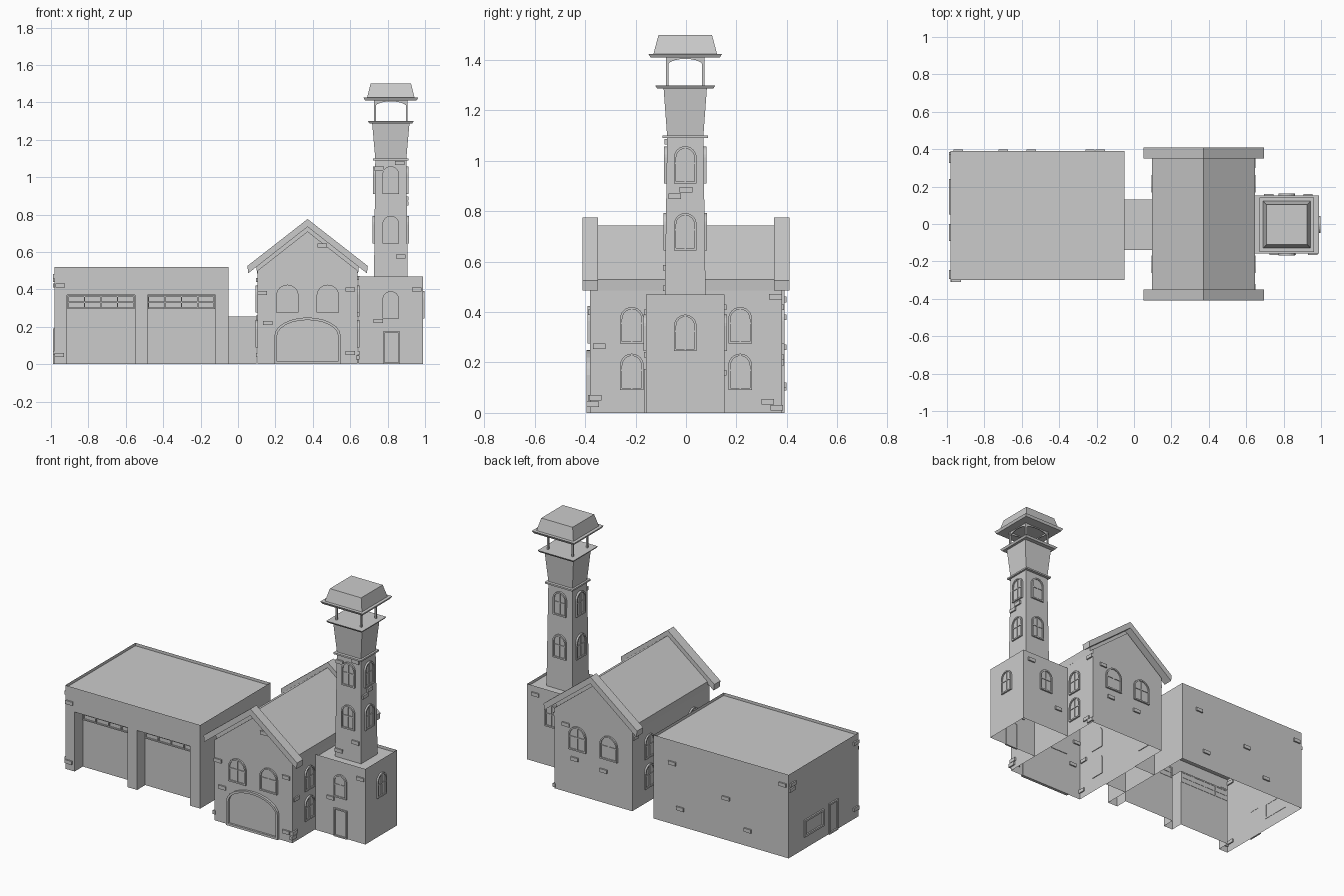
import bpy, bmesh, math
from mathutils import Vector

if "Cube" in bpy.data.objects:
    bpy.data.objects.remove(bpy.data.objects["Cube"])

GREY = (0.6, 0.6, 0.6, 1)
mat = bpy.data.materials.new("plain_grey")
mat.use_nodes = True
mat.diffuse_color = GREY
mat.node_tree.nodes["Principled BSDF"].inputs["Base Color"].default_value = GREY


def finish(bm, name):
    bmesh.ops.recalc_face_normals(bm, faces=bm.faces)
    mesh = bpy.data.meshes.new(name)
    bm.to_mesh(mesh)
    bm.free()
    mesh.materials.append(mat)
    ob = bpy.data.objects.new(name, mesh)
    bpy.context.collection.objects.link(ob)
    return ob


def loft(bm, loops, start=True, end=True, ring=False):
    """Bridge point loops in order, with optional caps; returns the end cap."""
    rows = [[bm.verts.new(p) for p in loop] for loop in loops]
    n = len(rows[0])
    pairs = list(zip(rows, rows[1:])) + ([(rows[-1], rows[0])] if ring else [])
    for a, b in pairs:
        for i in range(n):
            j = (i + 1) % n
            bm.faces.new((a[i], a[j], b[j], b[i]))
    if start and not ring:
        bm.faces.new(rows[0])
    if end and not ring:
        return bm.faces.new(rows[-1])


def rect(x0, x1, y0, y1):
    return [(x0, y0), (x1, y0), (x1, y1), (x0, y1)]


def at_z(pts, z):
    return [(x, y, z) for x, y in pts]


def shell(name, pts, z0, z1, top=True, rim=0):
    """Walls with an open bottom and a flat roof sunk inside a rim."""
    bm = bmesh.new()
    cap = loft(bm, [at_z(pts, z0), at_z(pts, z1)], False, top)
    if rim:
        bmesh.ops.inset_region(bm, faces=[cap], thickness=rim)
        low = bmesh.ops.extrude_face_region(bm, geom=[cap])["geom"]
        bmesh.ops.translate(bm, vec=(0, 0, -0.018),
                            verts=[v for v in low if isinstance(v, bmesh.types.BMVert)])
        bmesh.ops.delete(bm, geom=[cap], context="FACES")
    return finish(bm, name)


def prism(name, profile, y0, y1):
    """Extrude an x-z profile along y."""
    bm = bmesh.new()
    loft(bm, [[(x, y, z) for x, z in profile] for y in (y0, y1)])
    return finish(bm, name)


def on_wall(wall, pts, d):
    """Map (along, height) points to a wall given as (side, plane), d outward."""
    side, p = wall
    s = 1 if side in ("right", "back") else -1
    if side in ("front", "back"):
        return [(c, p + s * d, z) for c, z in pts]
    return [(p + s * d, c, z) for c, z in pts]


def plate(bm, wall, c0, c1, z0, z1, d0, d1):
    pts = rect(c0, c1, z0, z1)
    loft(bm, [on_wall(wall, pts, d) for d in (d0, d1)])


def arch(c, z, w, h, rise, steps=12):
    pts = [(c - w / 2, z), (c + w / 2, z)]
    for i in range(steps + 1):
        a = math.pi * i / steps
        pts.append((c + w / 2 * math.cos(a), z + h - rise + rise * math.sin(a)))
    return pts


def arched(name, wall, c, z, w, h, rise, t=0.009, depth=0.01, bars=True):
    """Arched frame, pane and crossing bars."""
    bm = bmesh.new()
    outer = arch(c, z, w, h, rise)
    inner = arch(c, z + t, w - 2 * t, h - 2 * t, rise - t)
    loft(bm, [on_wall(wall, outer, -0.004), on_wall(wall, outer, depth),
              on_wall(wall, inner, depth), on_wall(wall, inner, -0.004)], ring=True)
    loft(bm, [on_wall(wall, inner, d) for d in (-0.004, 0.003)])
    if bars:
        b = 0.003
        mid = z + h * 0.55
        plate(bm, wall, c - b, c + b, z + t, z + h - t, 0, depth * 0.7)
        plate(bm, wall, c - w / 2 + t, c + w / 2 - t, mid - b, mid + b, 0, depth * 0.7)
    return finish(bm, name)


def grid(name, wall, c0, c1, z0, z1, cols, rows, t=0.007, d=0.009):
    """Rectangular frame divided into panes."""
    bm = bmesh.new()
    for i in range(cols + 1):
        c = c0 + (c1 - c0 - t) * i / cols
        plate(bm, wall, c, c + t, z0, z1, -0.002, d)
    for i in range(rows + 1):
        z = z0 + (z1 - z0 - t) * i / rows
        plate(bm, wall, c0, c1, z, z + t, -0.002, d)
    return finish(bm, name)


# Garage: notched lower walls, plain upper walls, sunken roof
GX0, GX1, GY0, GY1, LINTEL = -0.98, -0.05, -0.30, 0.39, 0.37
DOOR_Y = GY0 + 0.08
doors = [(-0.915, -0.55), (-0.485, -0.12)]
foot = [(GX0, GY0)]
for a, b in doors:
    foot += [(a, GY0), (a, DOOR_Y), (b, DOOR_Y), (b, GY0)]
foot += [(GX1, GY0), (GX1, GY1), (GX0, GY1)]
shell("garage_lower_walls", foot, 0, LINTEL, top=False)
shell("garage_upper_walls", rect(GX0, GX1, GY0, GY1), LINTEL, 0.52, rim=0.02)
for a, b in doors:
    bm = bmesh.new()
    bm.faces.new([bm.verts.new(p) for p in at_z(rect(a, b, GY0, DOOR_Y), LINTEL)])
    finish(bm, "garage_door_soffit")
    grid("garage_door_window", ("front", DOOR_Y), a + 0.003, b - 0.003, 0.295, 0.367, 4, 2)
garage_left = ("left", GX0)
grid("garage_side_window", garage_left, 0.05, 0.24, 0.075, 0.18, 1, 1, t=0.012)
grid("garage_side_door", garage_left, -0.09, 0, 0, 0.19, 1, 1, t=0.01)

# Low passage
shell("passage", rect(GX1, 0.10, -0.14, 0.13), 0, 0.255)

# Main house: gabled walls, roof and end chevrons
HX, HW, HY = 0.372, 0.268, 0.38
bm = bmesh.new()
gable = [(HX - HW, 0), (HX - HW, 0.5), (HX, 0.71), (HX + HW, 0.5), (HX + HW, 0)]
loft(bm, [[(x, y, z) for x, z in gable] for y in (-HY, HY)])
bm.normal_update()
bmesh.ops.delete(bm, geom=[f for f in bm.faces if f.calc_center_median().z < 0.001],
                 context="FACES")
finish(bm, "house_walls")


def chevron(half, eave, apex, low, drop):
    tip = half - 0.005
    return [(HX - half, eave), (HX, apex), (HX + half, eave),
            (HX + tip, low), (HX, apex - drop), (HX - tip, low)]


prism("house_roof", chevron(0.275, 0.53, 0.743, 0.485, 0.042), -0.36, 0.36)
for s in (-1, 1):
    prism("gable_trim", chevron(0.322, 0.525, 0.776, 0.486, 0.042), s * 0.35, s * 0.41)

# House openings
house_front, house_back = ("front", -HY), ("back", HY)
arched("house_arch_door", house_front, HX, 0, 0.355, 0.25, 0.1, t=0.014, depth=0.015, bars=False)
for s in (-1, 1):
    for wall in (house_front, house_back):
        arched("house_gable_window", wall, HX + s * 0.108, 0.275, 0.12, 0.15, 0.06)
    for side in ("left", "right"):
        for z in (0.09, 0.275):
            arched("house_side_window", (side, HX + HW * (1 if side == "right" else -1)),
                   s * 0.215, z, 0.094, 0.145, 0.047)

# Tower base
TX, TY = 0.817, -0.003
BX0, BX1, BH = 0.645, 0.988, 0.155
shell("tower_base", rect(BX0, BX1, TY - BH, TY + BH), 0, 0.47, rim=0.022)
base_front, base_back, base_right = ("front", TY - BH), ("back", TY + BH), ("right", BX1)
for wall, c in ((base_front, TX), (base_back, TX), (base_right, TY)):
    arched("tower_base_window", wall, c, 0.245, 0.09, 0.145, 0.045)
grid("tower_door", base_front, 0.775, 0.865, 0, 0.175, 1, 1, t=0.008)


def stack(name, *levels):
    """Loft of rectangles around the tower axis, each (z, half x, half y)."""
    bm = bmesh.new()
    loft(bm, [at_z(rect(TX - hx, TX + hx, TY - hy, TY + hy), z) for z, hx, hy in levels])
    return finish(bm, name)


# Tower shaft, flare, platform and roof
stack("tower_shaft", (0.45, 0.09, 0.081), (1.09, 0.083, 0.072))
stack("tower_band", (1.09, 0.095, 0.09), (1.1, 0.095, 0.09))
stack("tower_flare", (1.1, 0.083, 0.072), (1.29, 0.1, 0.086))
stack("lookout_platform", (1.288, 0.115, 0.112), (1.3, 0.123, 0.12))
stack("tower_eave", (1.41, 0.138, 0.138), (1.425, 0.146, 0.146))
stack("tower_roof", (1.425, 0.127, 0.126), (1.5, 0.108, 0.106))

# Tower windows on all four sides, two storeys
for z, hx, hy in ((0.645, 0.087, 0.077), (0.91, 0.085, 0.074)):
    for wall, c in ((("front", TY - hy), TX), (("back", TY + hy), TX),
                    (("left", TX - hx), TY), (("right", TX + hx), TY)):
        arched("tower_window", wall, c, z, 0.09, 0.148, 0.045)

# Lookout posts and arched brackets
PX, PY, P = 0.085, 0.072, 0.005
for sx in (-1, 1):
    for sy in (-1, 1):
        bm = bmesh.new()
        x, y = TX + sx * PX, TY + sy * PY
        loft(bm, [at_z(rect(x - P, x + P, y - P, y + P), z) for z in (1.298, 1.412)])
        finish(bm, "lookout_post")
for wall, c, half in ((("front", TY - PY), TX, PX), (("back", TY + PY), TX, PX),
                      (("left", TX - PX), TY, PY), (("right", TX + PX), TY, PY)):
    pts = [(c - half, 1.412), (c + half, 1.412)]
    for i in range(11):
        a = math.pi * i / 10
        pts.append((c + half * math.cos(a), 1.375 + 0.03 * math.sin(a)))
    bm = bmesh.new()
    loft(bm, [on_wall(wall, pts, d) for d in (-0.003, 0.003)])
    finish(bm, "lookout_arch")

# Scattered raised bricks, each (along, height)
bricks = {
    house_front: [(0.45, 0.635), (0.13, 0.38), (0.6, 0.06), (0.16, 0.22), (0.6, 0.4)],
    house_back: [(0.3, 0.2), (0.5, 0.22), (0.56, 0.42)],
    ("right", HX + HW): [(-0.345, 0.265), (-0.36, 0.06), (-0.37, 0.035), (0.355, 0.46),
                         (0.325, 0.045), (0.36, 0.02)],
    ("left", HX - HW): [(0.35, 0.45), (-0.34, 0.25), (-0.36, 0.05)],
    base_front: [(0.955, 0.4), (0.75, 0.23)],
    base_back: [(0.72, 0.16), (0.93, 0.42)],
    ("front", TY - 0.079): [(0.755, 0.495), (0.87, 0.575)],
    ("front", TY - 0.073): [(0.755, 1.045), (0.865, 1.075)],
    ("right", TX + 0.086): [(0, 0.885), (-0.045, 0.86)],
    ("back", GY1): [(-0.235, 0.11), (-0.55, 0.26), (-0.7, 0.1), (-0.18, 0.38), (-0.94, 0.45)],
    ("front", GY0): [(-0.955, 0.05), (-0.95, 0.42)],
    garage_left: [(0.35, 0.45), (-0.27, 0.06), (-0.27, 0.47), (0.36, 0.42)],
}
for wall, spots in bricks.items():
    bm = bmesh.new()
    for c, z in spots:
        plate(bm, wall, c - 0.025, c + 0.025, z - 0.011, z + 0.011, -0.008, 0.009)
    finish(bm, wall[0] + "_bricks")
